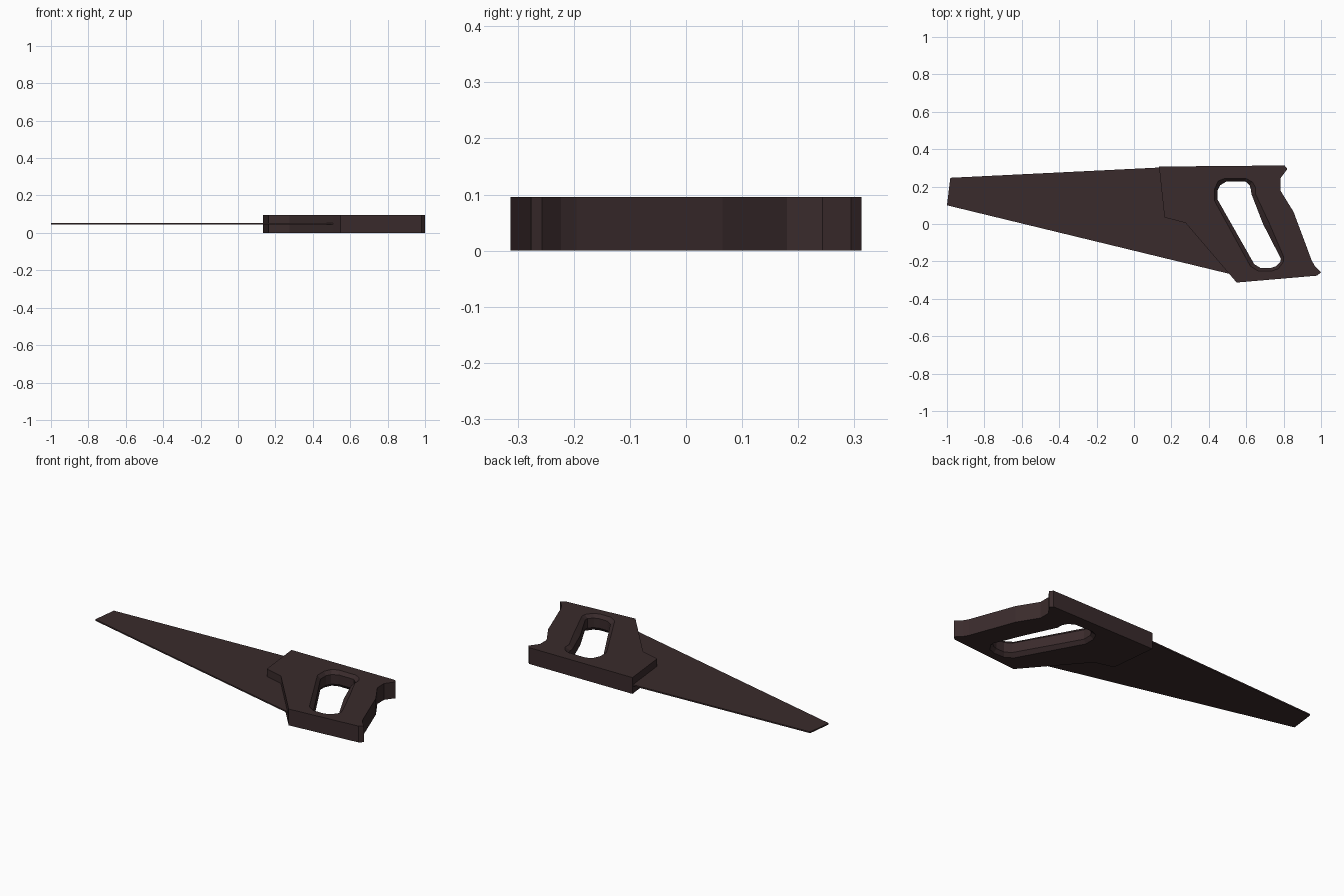
import bpy, bmesh

if "Cube" in bpy.data.objects:
    bpy.data.objects.remove(bpy.data.objects["Cube"])

mat = bpy.data.materials.new("dark brown")
mat.diffuse_color = (0.042, 0.024, 0.025, 1)
mat.use_nodes = True
mat.node_tree.nodes["Principled BSDF"].inputs["Base Color"].default_value = mat.diffuse_color


def add_object(name, bm):
    bmesh.ops.recalc_face_normals(bm, faces=bm.faces)
    mesh = bpy.data.meshes.new(name)
    bm.to_mesh(mesh)
    bm.free()
    mesh.materials.append(mat)
    obj = bpy.data.objects.new(name, mesh)
    bpy.context.collection.objects.link(obj)
    return obj


def ring(bm, pts, z):
    return [bm.verts.new((x, y, z)) for x, y in pts]


def bridge(bm, a, b):
    n = len(a)
    for i in range(n):
        j = (i + 1) % n
        bm.faces.new((a[i], a[j], b[j], b[i]))


def ring_edges(bm, r):
    return [bm.edges.get((r[i], r[(i + 1) % len(r)])) for i in range(len(r))]


H = 0.096     # handle thickness
CH = 0.02     # chamfer depth at the grip hole

# Handle outline, grip hole rim and narrower grip hole throat
outline = [(0.134, 0.307), (0.805, 0.313), (0.82, 0.294), (0.782, 0.243),
           (0.782, 0.18), (0.853, 0.065), (0.95, -0.195), (0.966, -0.223),
           (1.0, -0.257), (0.98, -0.276), (0.549, -0.313), (0.508, -0.265),
           (0.275, 0.006), (0.163, 0.035)]
rim = [(0.43, 0.185), (0.45, 0.23), (0.487, 0.244), (0.597, 0.244), (0.633, 0.225),
       (0.65, 0.195), (0.65, 0.16), (0.725, 0.0), (0.8, -0.175), (0.8, -0.2),
       (0.772, -0.238), (0.735, -0.252), (0.665, -0.252), (0.622, -0.225),
       (0.43, 0.125)]
throat = [(0.447, 0.18), (0.46, 0.207), (0.495, 0.228), (0.595, 0.228), (0.618, 0.208),
          (0.625, 0.185), (0.628, 0.16), (0.69, 0.0), (0.785, -0.185), (0.783, -0.203),
          (0.758, -0.226), (0.73, -0.236), (0.678, -0.236), (0.643, -0.215),
          (0.447, 0.13)]

bm = bmesh.new()
o0, o1 = ring(bm, outline, 0), ring(bm, outline, H)
holes = [ring(bm, rim, 0), ring(bm, throat, CH), ring(bm, throat, H - CH), ring(bm, rim, H)]
bridge(bm, o0, o1)
for a, b in zip(holes, holes[1:]):
    bridge(bm, a, b)
for o, h in ((o0, holes[0]), (o1, holes[3])):
    bmesh.ops.triangle_fill(bm, use_beauty=True, edges=ring_edges(bm, o) + ring_edges(bm, h))
add_object("handle", bm)

# Blade: thin tapered plate whose heel is set into the handle
blade = [(-1.0, 0.1), (-0.982, 0.247), (0.18, 0.304), (0.2, 0.04),
         (0.3, 0.008), (0.525, -0.268), (0.508, -0.266)]
bm = bmesh.new()
b0, b1 = ring(bm, blade, H / 2 - 0.004), ring(bm, blade, H / 2 + 0.004)
bridge(bm, b0, b1)
bm.faces.new(b0)
bm.faces.new(b1)
add_object("blade", bm)
